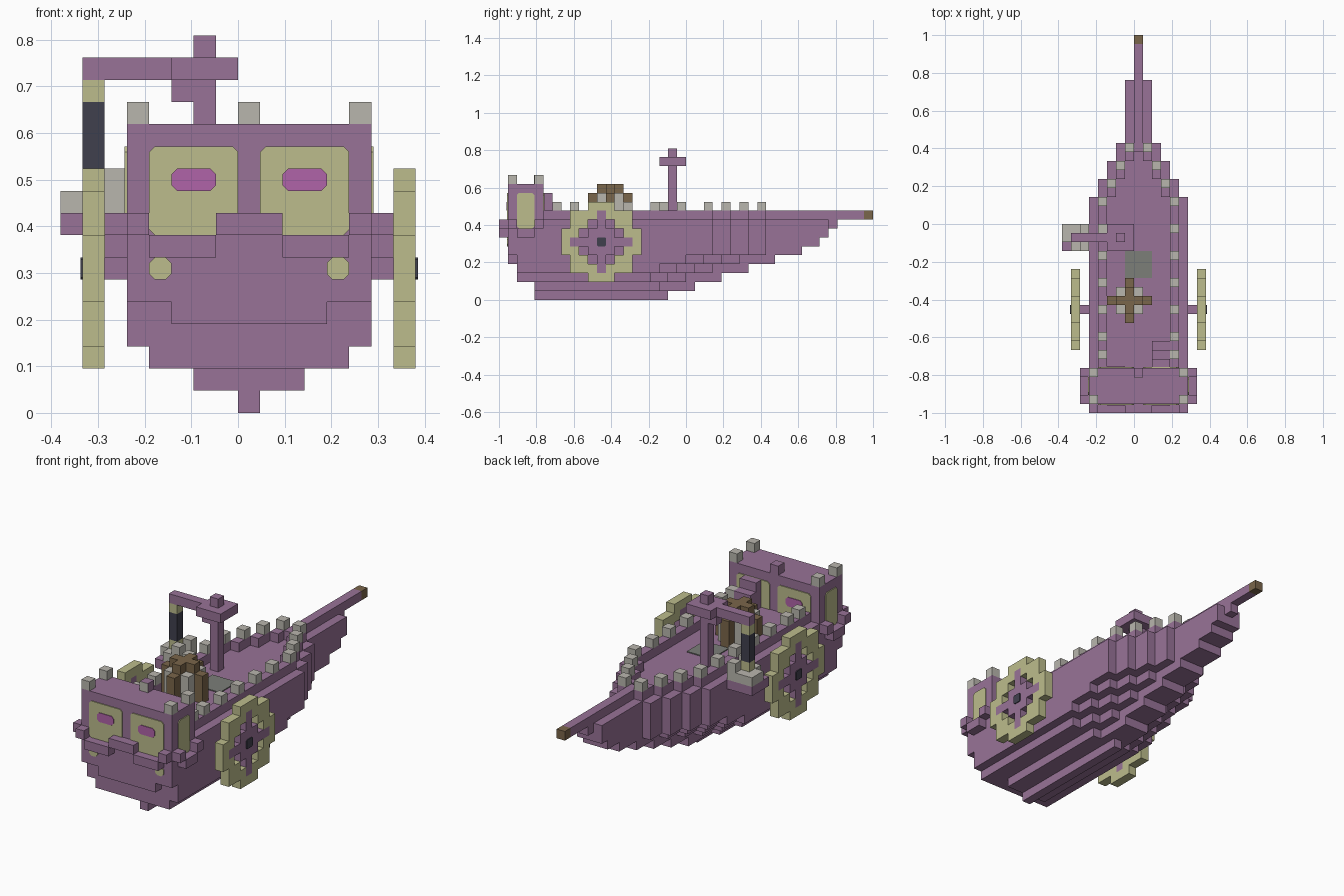
import bpy, bmesh
from mathutils import Vector

cube = bpy.data.objects.get("Cube")
if cube:
    bpy.data.objects.remove(cube)

U = 1 / 21  # edge length of one block


def material(name, *rgb):
    m = bpy.data.materials.new(name)
    m.use_nodes = True
    m.diffuse_color = (*rgb, 1)
    m.node_tree.nodes["Principled BSDF"].inputs["Base Color"].default_value = (*rgb, 1)
    return m


PURPLE = material("purple planks", .314, .171, .31)
YELLOW = material("pale yellow", .503, .503, .262)
STONE = material("light stone", .485, .468, .423)
BROWN = material("brown wood", .195, .133, .069)
DARK = material("dark slate", .051, .051, .076)
PINK = material("magenta", .434, .127, .392)
GREY = material("grey hatch", .2, .21, .19)


def finish(name, bm, mat):
    bmesh.ops.recalc_face_normals(bm, faces=bm.faces)
    mesh = bpy.data.meshes.new(name)
    bm.to_mesh(mesh)
    bm.free()
    mesh.materials.append(mat)
    ob = bpy.data.objects.new(name, mesh)
    bpy.context.collection.objects.link(ob)
    return ob


def blocks(name, mat, boxes):
    """Each box is a low corner and a size, in blocks."""
    bm = bmesh.new()
    for x, y, z, *size in boxes:
        sx, sy, sz = size or (1, 1, 1)
        for v in bmesh.ops.create_cube(bm, size=1)["verts"]:
            v.co = Vector(((v.co.x + .5) * sx + x, (v.co.y + .5) * sy + y,
                           (v.co.z + .5) * sz + z)) * U
    return finish(name, bm, mat)


def plate(name, mat, axis, at, u, z, w, h, side, cut=.25, thick=.1):
    """Thin plate with cut corners, facing along x or y."""
    outline = [(u + cut, z), (u + w - cut, z), (u + w, z + cut), (u + w, z + h - cut),
               (u + w - cut, z + h), (u + cut, z + h), (u, z + h - cut), (u, z + cut)]
    bm = bmesh.new()
    loops = []
    for d in (at, at + side * thick):
        loops.append([bm.verts.new(Vector((d, a, b) if axis == "x" else (a, d, b)) * U)
                      for a, b in outline])
    for loop in loops:
        bm.faces.new(loop)
    for i in range(len(outline)):
        bm.faces.new((loops[0][i - 1], loops[0][i], loops[1][i], loops[1][i - 1]))
    finish(name, bm, mat)


# Hull: stacked layers, each tapering to the bow
TAPER = ((5, 3), (4, 5), (3, 7), (2, 9), (1, 16), (0, 21))  # half width, up to y
STERN = (-17, -17, -19, -19, -20, -20, -20, -20, -20)
BOW = (-2, 1, 4, 7, 10, 13, 15, 16, 17)
WIDEST = (0, 2, 4, 5, 5, 5, 5, 5, 5)
for z, (start, end, widest) in enumerate(zip(STERN, BOW, WIDEST)):
    shift = 3 * max(0, 5 - z)
    boxes, y = [], start
    if z == 4:  # narrower chin lip
        boxes.append((-3, start, z, 7, 1, 1))
        y += 1
    for half, limit in TAPER:
        half = min(half, widest)
        stop = min(limit - shift, end)
        if stop > y:
            boxes.append((-half, y, z, 2 * half + 1, stop - y, 1))
            y = stop
    if y < end:
        boxes.append((0, y, z, 1, end - y, 1))
    blocks(f"hull_layer_{z}", PURPLE, boxes)

# Rail and battlements set in from the hull edge
rail, y = [], -16
for half, limit in TAPER[:4]:
    rail += [(s * (half - 1), y, 9, 1, limit - y, 1) for s in (-1, 1)]
    y = limit
blocks("rail", PURPLE, rail)
blocks("battlements", STONE,
       [(s * 4, y, 10) for s in (-1, 1) for y in (-15, *range(-13, 3, 3))]
       + [(s * x, 10 - 2 * x, 10) for s in (-1, 1) for x in (1, 2, 3)])
blocks("bowsprit", PURPLE, [(0, 8, 9, 1, 12, 1)])
blocks("bowsprit_tip", BROWN, [(0, 20, 9)])

# Head at the stern end with its corner stones
blocks("head", PURPLE, [(-5, -20, 9, 11, 4, 4)])
blocks("head_corner_stones", STONE, [(x, y, 13) for x in (-5, 5) for y in (-20, -17)])
blocks("head_middle_block", PURPLE, [(0, -17, 13)])
plate("middle_block_face", STONE, "y", -17, 0, 13, 1, 1, -1, cut=.01, thick=.05)

# Eyes on both faces of the head, side windows and tusks
for y, side in ((-20, -1), (-16, 1)):
    for x, pupil in ((-4, -3), (1, 2)):
        plate("eye", YELLOW, "y", y, x, 8, 4, 4, side)
        plate("pupil", PINK, "y", y, pupil, 10, 2, 1, side, thick=.17)
for x, side in ((-5, -1), (6, 1)):
    plate("side_window", YELLOW, "x", x, -19, 8, 2, 4, side)
for x in (-4, 4):
    plate("tusk", YELLOW, "y", -20, x, 6, 1, 1, -1)

# Frame that dips below each eye and side window
frame = [(-5, -21, 8), (5, -21, 8), (-1, -21, 8, 3, 1, 1),
         (-4, -21, 7, 3, 1, 1), (2, -21, 7, 3, 1, 1)]
for x in (-6, 6):
    frame += [(x, -20, 8), (x, -17, 8), (x, -19, 7, 1, 2, 1)]
blocks("face_frame", PURPLE, frame)

# Steps up to the head
blocks("steps", PURPLE, [(2, -16, 9, 2, 1, 3), (2, -15, 9, 2, 1, 2), (2, -14, 9, 2, 1, 1)])

# Wheels on axles
REACH = (4, 4, 3, 3, 1)  # rim half width at each height from the hub
for s, side in ((-1, "right"), (1, "left")):
    rim, spokes = [], []
    for a in range(-4, 5):
        for b in range(-REACH[abs(a)], REACH[abs(a)] + 1):
            p, q = abs(a), abs(b)
            cell = (s * 7, b - 10, a + 6)
            if max(p, q) <= 1 or (min(p, q) == 0 and max(p, q) < 4):
                spokes.append(cell)
            elif max(p, q) >= 3 or p == q == 2:
                rim.append(cell)
    blocks(f"{side}_wheel_rim", YELLOW, rim)
    blocks(f"{side}_wheel_spokes", PURPLE, spokes + [(s * 6, -10, 6)])
    plate(f"{side}_wheel_hub", DARK, "x", 8 if s > 0 else -7, -10, 6, 1, 1, s, cut=.1)

# Log cluster with stone corners
logs = [(-1, -9, 9, 1, 1, 4)]
for s in (-1, 1):
    for d, h in ((1, 4), (2, 3)):
        logs += [(-1 + s * d, -9, 9, 1, 1, h), (-1, -9 + s * d, 9, 1, 1, h)]
blocks("logs", BROWN, logs)
blocks("log_corner_stones", STONE,
       [(x, y, 9, 1, 1, 3) for x in (-2, 0) for y in (-10, -8)])
blocks("deck_hatch", GREY, [(-1, -6, 9, 3, 3, .1)])

# Mast with lookout cross and side arm
blocks("mast", PURPLE, [(-2, -2, 9, 1, 1, 8), (-3, -2, 14)])
blocks("mast_top", PURPLE, [(-3, -3, 15, 3, 3, 1), (-7, -2, 15, 4, 1, 1)])
blocks("hanging_rope", DARK, [(-7, -2, 11, 1, 1, 3)])
blocks("rope_ends", YELLOW, [(-7, -2, 14), (-7, -2, 10)])

# Side basket below the arm
blocks("basket_floor", PURPLE, [(-8, -3, 8, 3, 3, 1)])
blocks("basket_rim", STONE, [(-8, -2, 9, 1, 2, 1), (-7, -1, 9, 2, 1, 1),
                             (-7, -3, 9, 2, 1, 1), (-6, -1, 10), (-6, -3, 10)])
blocks("basket_load", BROWN, [(-7, -2, 9)])
